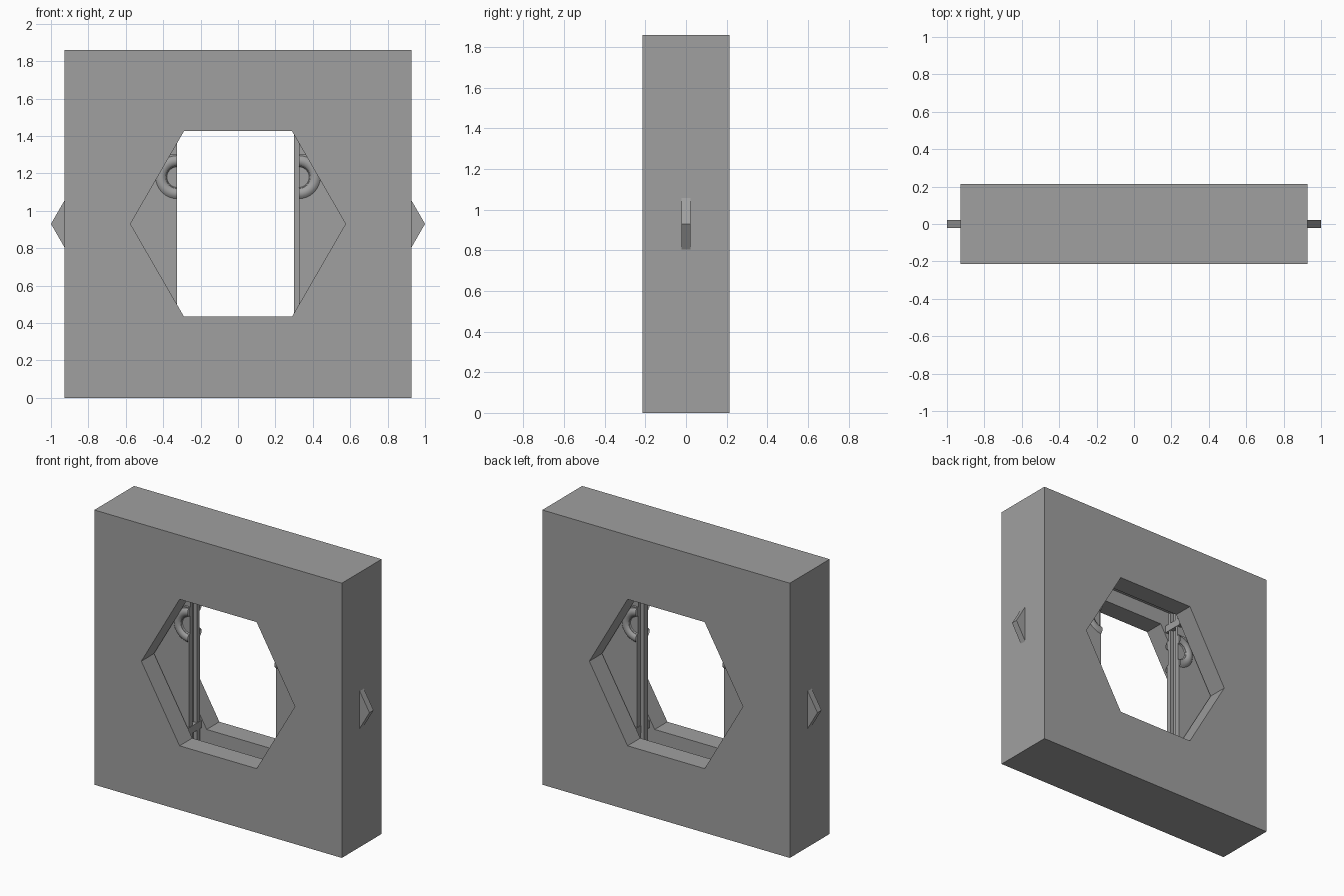
import bpy, bmesh, math

if "Cube" in bpy.data.objects:
    bpy.data.objects.remove(bpy.data.objects["Cube"])

CZ = 0.93          # height of the opening's centre
grey = bpy.data.materials.new("mid grey")
grey.diffuse_color = (0.35, 0.35, 0.35, 1)
grey.use_nodes = True
grey.node_tree.nodes["Principled BSDF"].inputs["Base Color"].default_value = grey.diffuse_color


def prism(name, pts, y0, y1):
    """Extrude an (x, z) outline from y0 to y1; z is relative to the centre."""
    bm = bmesh.new()
    rings = [[bm.verts.new((x, y, z + CZ)) for x, z in pts] for y in (y0, y1)]
    n = len(pts)
    bm.faces.new(rings[0])
    bm.faces.new(rings[1][::-1])
    for i in range(n):
        j = (i + 1) % n
        bm.faces.new((rings[0][i], rings[1][i], rings[1][j], rings[0][j]))
    bmesh.ops.recalc_face_normals(bm, faces=bm.faces)
    me = bpy.data.meshes.new(name)
    bm.to_mesh(me)
    bm.free()
    ob = bpy.data.objects.new(name, me)
    bpy.context.collection.objects.link(ob)
    me.materials.append(grey)
    return ob


def cut(ob, cutter):
    mod = ob.modifiers.new("cut", 'BOOLEAN')
    mod.operation = 'DIFFERENCE'
    mod.solver = 'EXACT'
    mod.object = cutter
    bpy.context.view_layer.objects.active = ob
    bpy.ops.object.modifier_apply(modifier=mod.name)
    bpy.data.objects.remove(cutter)


def hexagon(tip, half_height):
    s = tip - half_height / math.sqrt(3)
    h = half_height
    return [(tip, 0), (s, h), (-s, h), (-tip, 0), (-s, -h), (s, -h)]


def half_hexagon(s, inner, tip, h):
    """Door leaf outline on side s, from its inner edge to its outer tip."""
    k = tip - h / math.sqrt(3)
    return [(s * inner, -h), (s * k, -h), (s * tip, 0), (s * k, h), (s * inner, h)]


# Square wall block with a hexagonal opening and a pocket for the sliding doors
W = 0.927
frame = prism("wall_frame", [(-W, -CZ), (W, -CZ), (W, CZ), (-W, CZ)], -0.213, 0.213)
cut(frame, prism("opening_cutter", hexagon(0.575, 0.496), -0.4, 0.4))
cut(frame, prism("pocket_cutter", hexagon(0.92, 0.6), -0.077, 0.077))


def half_ring(name, s, side):
    """Rounded half ring around a sunken hub, swept about the door edge."""
    prof = [(0.0, 0.05), (0.055, 0.05), (0.062, 0.062), (0.075, 0.072),
            (0.09, 0.074), (0.105, 0.07), (0.12, 0.055)]
    bm = bmesh.new()
    rows = []
    for i in range(17):
        a = -math.pi / 2 + math.pi * i / 16
        rows.append([bm.verts.new((s * (0.325 + r * math.cos(a)), side * d,
                                   CZ + 0.25 + r * math.sin(a))) for r, d in prof])
    for a, b in zip(rows, rows[1:]):
        for k in range(len(prof) - 1):
            bm.faces.new((a[k], a[k + 1], b[k + 1], b[k]))
    bmesh.ops.remove_doubles(bm, verts=bm.verts, dist=1e-5)
    bmesh.ops.recalc_face_normals(bm, faces=bm.faces)
    if sum(f.normal.y for f in bm.faces) * side < 0:
        bmesh.ops.reverse_faces(bm, faces=bm.faces)
    me = bpy.data.meshes.new(name)
    bm.to_mesh(me)
    bm.free()
    me.materials.append(grey)
    ob = bpy.data.objects.new(name, me)
    bpy.context.collection.objects.link(ob)
    bpy.context.view_layer.objects.active = ob
    ob.select_set(True)
    bpy.ops.object.shade_smooth_by_angle(angle=math.radians(35))
    ob.select_set(False)


for s, label in ((-1, "left"), (1, "right")):
    # Thick door leaf, with a thin rim whose tip passes through the wall side
    leaf = prism(label + "_door", half_hexagon(s, 0.325, 0.88, 0.57), -0.06, 0.06)
    prism(label + "_door_rim", half_hexagon(s, 0.40, 1.0, 0.597), -0.022, 0.022)
    # Slimmer panel above the ring
    for side in (-1, 1):
        y = sorted((side * 0.045, side * 0.1))
        cut(leaf, prism("step_cutter", [(s * 0.3, 0.37), (s * 0.45, 0.37),
                                        (s * 0.45, 0.7), (s * 0.3, 0.7)], *y))
        hub = [(s * (0.325 + 0.06 * math.cos(math.pi * i / 8)),
                0.25 + 0.06 * math.sin(math.pi * i / 8)) for i in range(16)]
        cut(leaf, prism("hub_cutter", hub, *sorted((side * 0.05, side * 0.1))))
        half_ring(label + "_ring_" + ("front" if side < 0 else "back"), s, side)
    if s < 0:
        # Groove in the meeting edge
        cut(leaf, prism("groove_cutter", [(-0.35, -0.7), (-0.3, -0.7),
                                          (-0.3, 0.7), (-0.35, 0.7)], -0.024, 0.024))
    else:
        # Matching tongue
        prism("door_tongue", [(0.3, -0.57), (0.35, -0.57), (0.35, 0.57), (0.3, 0.57)],
              -0.022, 0.022)
    # Small guide blocks at the top and bottom of the meeting edge
    for h in (-0.465, 0.465):
        prism(label + "_guide", [(s * 0.322, h - 0.025), (s * 0.36, h - 0.025),
                                 (s * 0.36, h + 0.025), (s * 0.322, h + 0.025)],
              -0.07, 0.07)
